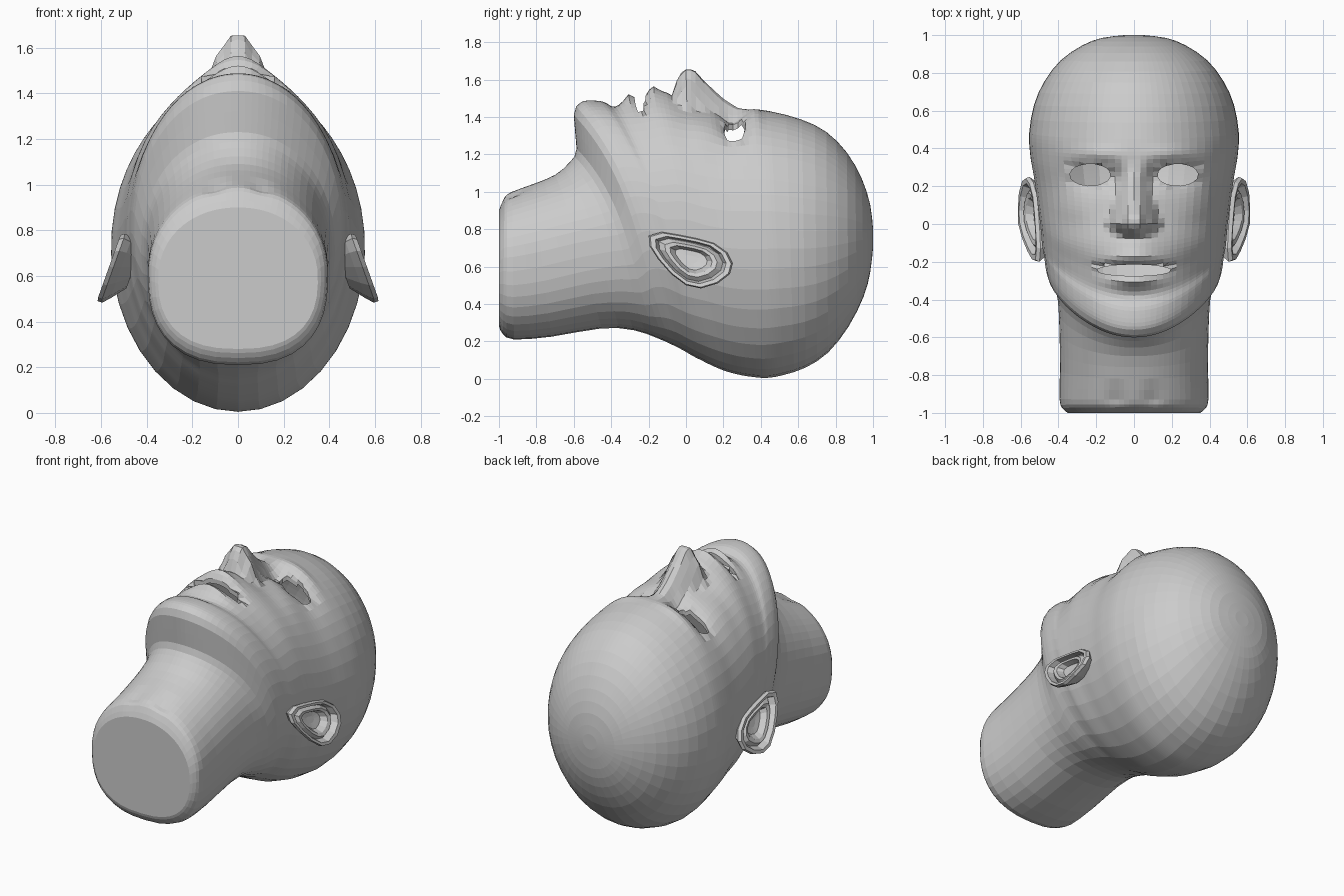
import bpy, bmesh, math

if "Cube" in bpy.data.objects:
    bpy.data.objects.remove(bpy.data.objects["Cube"])


def interp(pts, t):
    if t <= pts[0][0]:
        return pts[0][1]
    for (a, va), (b, vb) in zip(pts, pts[1:]):
        if t <= b:
            return va + (vb - va) * (t - a) / (b - a)
    return pts[-1][1]


def catmull(p0, p1, p2, p3, t):
    return [0.5 * (2 * b + (c - a) * t + (2 * a - 5 * b + 4 * c - d) * t * t
                   + (3 * b - a - 3 * c + d) * t ** 3)
            for a, b, c, d in zip(p0, p1, p2, p3)]


def finish(bm, name):
    bmesh.ops.recalc_face_normals(bm, faces=bm.faces[:])
    me = bpy.data.meshes.new(name)
    bm.to_mesh(me)
    bm.free()
    ob = bpy.data.objects.new(name, me)
    bpy.context.collection.objects.link(ob)
    return ob


def bridge(bm, rings):
    n = len(rings[0])
    for r0, r1 in zip(rings, rings[1:]):
        for i in range(n):
            j = (i + 1) % n
            bm.faces.new((r0[i], r0[j], r1[j], r1[i]))


# Tilted head rings: front y, front z, back y, back z, half width, squareness
KEYS = [
    (-1, .9, -1, .28, .35, 2.5),
    (-.97, .97, -.98, .24, .38, 2.5),
    (-.93, 1.0, -.92, .21, .395, 2.5),
    (-.82, 1.04, -.72, .225, .392, 2.5),
    (-.7, 1.09, -.45, .27, .395, 2.4),
    (-.62, 1.16, -.28, .26, .405, 2.3),
    (-.585, 1.23, -.16, .22, .425, 2.2),
    (-.6, 1.41, -.08, .185, .455, 2.1),
    (-.56, 1.48, -.02, .155, .47, 2),
    (-.46, 1.485, .04, .12, .48, 2),
    (-.38, 1.465, .08, .1, .488, 2),
    (-.28, 1.48, .13, .075, .493, 2),
    (-.15, 1.5, .2, .045, .5, 2),
    (0, 1.46, .27, .025, .515, 2),
    (.15, 1.44, .34, .012, .53, 2),
    (.3, 1.44, .43, .005, .55, 2),
    (.45, 1.43, .52, .02, .555, 2),
    (.62, 1.385, .64, .06, .53, 2),
    (.75, 1.32, .76, .14, .475, 2),
    (.86, 1.21, .87, .28, .39, 2),
    (.94, 1.07, .95, .44, .275, 2),
    (.985, .93, .985, .57, .17, 2),
    (1.0, .8, 1.0, .7, .05, 2),
]

# Nose ridge height and half width along y
NOSE_H = [(-.07, 0), (-.045, .12), (-.01, .18), (.04, .2), (.1, .145),
          (.2, .06), (.28, .008), (.34, 0)]
NOSE_W = [(-.07, .09), (0, .145), (.08, .12), (.16, .09), (.28, .07)]

# How far the jaw sweeps back beside the chin, by front y
JAW_BOW = [(-.72, 0), (-.62, .11), (-.5, .11), (-.3, .04), (-.15, 0)]

# Soft bumps and dents: x, y, x size, y size, height (mirrored in x)
BUMPS = [
    (.10, 0, .03, .04, .025),        # nose wings
    (.06, -.04, .025, .02, -.03),    # nostrils
    (0, -.12, .14, .10, .04),        # muzzle
    (0, -.18, .14, .03, .035),       # upper lip
    (0, -.305, .12, .03, .045),      # lower lip
    (0, -.39, .12, .03, -.012),      # chin groove
    (.21, .25, .12, .07, -.065),     # eye sockets
    (.10, .24, .04, .06, -.035),     # inner eye corners
    (.20, .37, .14, .04, .02),       # brows
    (.33, .08, .10, .08, .015),      # cheekbones
    (.33, -.20, .10, .12, -.015),    # cheek hollows
    (.10, -.92, .05, .05, -.02),     # throat notches
]


def face_height(x, y):
    a = abs(x)
    slope = 1.2 * (1 - (a / interp(NOSE_W, y)) ** 1.2)
    d = interp(NOSE_H, y) * max(0, min(1, slope))
    for cx, cy, sx, sy, h in BUMPS:
        d += h * math.exp(-((a - cx) / sx) ** 2 - ((y - cy) / sy) ** 2)
    return d


def power(v, n):
    return math.copysign(abs(v) ** (2 / n), v)


def build_head(sides=52):
    bm = bmesh.new()
    stations = []
    last = len(KEYS) - 1
    for i in range(last):
        p = [KEYS[max(0, min(last, i + k))] for k in (-1, 0, 1, 2)]
        steps = 2
        if -.6 <= p[1][0] < .45:
            steps = max(2, math.ceil((p[2][0] - p[1][0]) / .025))
        stations += [catmull(*p, s / steps) for s in range(steps)]
    stations.append(KEYS[-1])

    # Skin, with points packed closer together on the face
    rings = []
    for yf, zf, yb, zb, w, n in stations:
        ring = []
        for i in range(sides):
            s = 2 * math.pi * i / sides
            if s > math.pi:
                s -= 2 * math.pi
            ang = s - .5 * math.sin(s)
            m = min(n, 2.1) if math.cos(ang) > 0 else n   # rounder throat
            x = w * power(math.sin(ang), m)
            t = (power(math.cos(ang), m) + 1) / 2
            y, z = yb + (yf - yb) * t, zb + (zf - zb) * t
            y += interp(JAW_BOW, yf) * (x / .4) ** 2 * t
            if z > .9:
                z += face_height(x, y)
            ring.append(bm.verts.new((x, y, z)))
        rings.append(ring)
    bridge(bm, rings)
    bm.faces.new(rings[0])
    bm.faces.new(rings[-1])

    # Open eyes and mouth: centre x, centre y, half width, half height
    for cx, cy, rx, ry in [(.232, .26, .108, .058), (-.232, .26, .108, .058),
                           (0, -.245, .2, .03)]:
        def reach(p):
            return math.hypot((p.x - cx) / rx, (p.y - cy) / ry)
        hole = [f for f in bm.faces if f.calc_center_median().z > 1
                and reach(f.calc_center_median()) < 1]
        bmesh.ops.delete(bm, geom=hole, context='FACES')
        rim = {v for e in bm.edges if e.is_boundary for v in e.verts}
        for v in rim:
            r = reach(v.co)
            if .2 < r < 1.8:
                v.co.x = cx + (v.co.x - cx) / r
                v.co.y = cy + (v.co.y - cy) / r

    # Lid and lip thickness
    rim = [e for e in bm.edges if e.is_boundary]
    new = bmesh.ops.extrude_edge_only(bm, edges=rim)['geom']
    for v in new:
        if isinstance(v, bmesh.types.BMVert):
            v.co.z -= .03
    return finish(bm, "head")


# Ear outline in y, z
EAR = [(-.2, .765), (-.13, .785), (-.04, .77), (.06, .75), (.15, .725),
       (.22, .675), (.25, .615), (.235, .56), (.17, .51), (.08, .483),
       (0, .5), (-.08, .56), (-.15, .64), (-.195, .71)]
# Ear rings: outline scale, offset in x from the ear plane
EAR_RINGS = [(.6, -.1), (.88, -.045), (1, -.01), (.96, .01), (.84, .008),
             (.76, -.03), (.62, -.005), (.5, -.01), (.38, -.045), (.15, -.05)]


def build_ear(side, name):
    bm = bmesh.new()
    rings = []
    for k, dx in EAR_RINGS:
        ring = []
        for y, z in EAR:
            y = .03 + (y - .03) * k
            z = .64 + (z - .64) * k
            x = .505 + .1 * min(1, max(0, (.78 - z) / .28)) + dx
            ring.append(bm.verts.new((side * x, y, z)))
        rings.append(ring)
    bridge(bm, rings)
    bm.faces.new(rings[0])
    bm.faces.new(rings[-1])
    return finish(bm, name)


build_head()
for side, name in ((1, "ear_right"), (-1, "ear_left")):
    build_ear(side, name)
